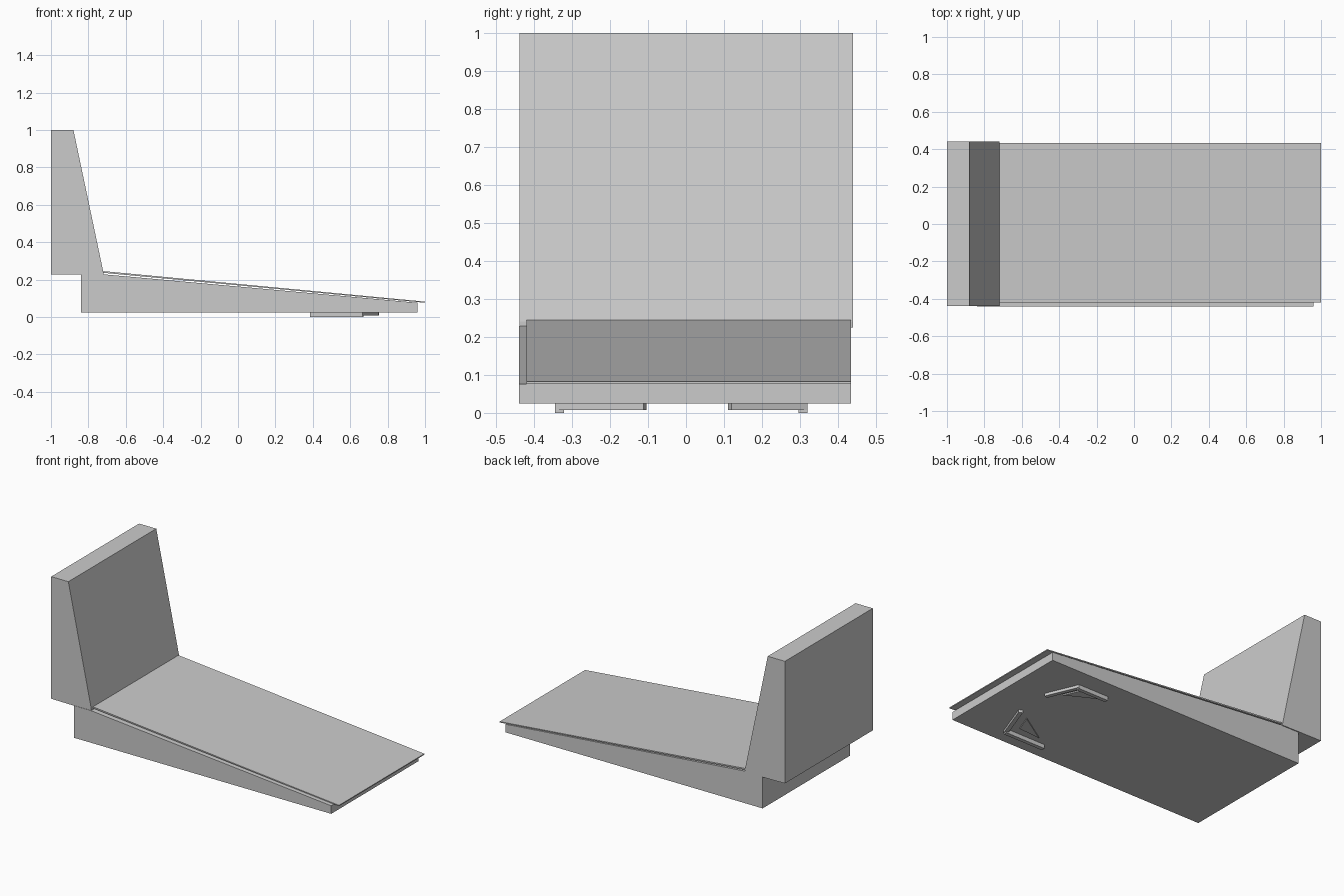
import bpy, bmesh
from mathutils import Vector

if "Cube" in bpy.data.objects:
    bpy.data.objects.remove(bpy.data.objects["Cube"])

grey = bpy.data.materials.new("light_grey")
grey.diffuse_color = (0.6, 0.6, 0.6, 1)
grey.use_nodes = True
grey.node_tree.nodes["Principled BSDF"].inputs["Base Color"].default_value = grey.diffuse_color


def prism(name, pts, lo, hi, axis):
    """Extrude a flat outline along y (points are x, z) or z (points are x, y)."""
    def place(p, d):
        return (p[0], d, p[1]) if axis == 'y' else (p[0], p[1], d)
    bm = bmesh.new()
    a = [bm.verts.new(place(p, lo)) for p in pts]
    b = [bm.verts.new(place(p, hi)) for p in pts]
    n = len(pts)
    bm.faces.new(a)
    bm.faces.new(b[::-1])
    for i in range(n):
        j = (i + 1) % n
        bm.faces.new((a[i], b[i], b[j], a[j]))
    bmesh.ops.recalc_face_normals(bm, faces=bm.faces)
    me = bpy.data.meshes.new(name)
    bm.to_mesh(me)
    bm.free()
    me.materials.append(grey)
    ob = bpy.data.objects.new(name, me)
    bpy.context.collection.objects.link(ob)
    return ob


def bar(name, p, q, width, lo, hi, side):
    """Straight foot bar, widened towards the inside of its corner."""
    p, q = Vector(p), Vector(q)
    d = (q - p).normalized()
    w = Vector((-d.y, d.x)) * width * side
    prism(name, [p, q, q + w, p + w], lo, hi, 'z')


# tapered upright with an overhanging bottom
prism("back_rest", [(-1, 1), (-0.88, 1), (-0.72, 0.24), (-0.72, 0.225), (-1, 0.228)],
      -0.438, 0.44, 'y')

# wedge base
prism("wedge_base", [(-0.84, 0.025), (0.96, 0.025), (0.96, 0.076), (-0.72, 0.228), (-0.84, 0.228)],
      -0.44, 0.434, 'y')

# thin sloping deck plate
prism("deck_plate", [(-0.72, 0.236), (-0.72, 0.245), (1, 0.082), (1, 0.076)],
      -0.42, 0.434, 'y')

# chevron feet and small triangular pads underneath
feet = [
    ("left", 1, (0.755, 0.12), (0.67, 0.32), (0.46, 0.32),
     [(0.67, 0.18), (0.63, 0.27), (0.47, 0.285)]),
    ("right", -1, (0.75, -0.112), (0.665, -0.345), (0.385, -0.345),
     [(0.655, -0.155), (0.615, -0.265), (0.466, -0.275)]),
]
for side, s, tip, corner, end, tri in feet:
    bar(side + "_foot_short_bar", tip, corner, 0.024, 0.008, 0.03, s)
    bar(side + "_foot_long_bar", corner, end, 0.024, 0.0, 0.03, s)
    prism(side + "_foot_pad", tri, 0.018, 0.03, 'z')
